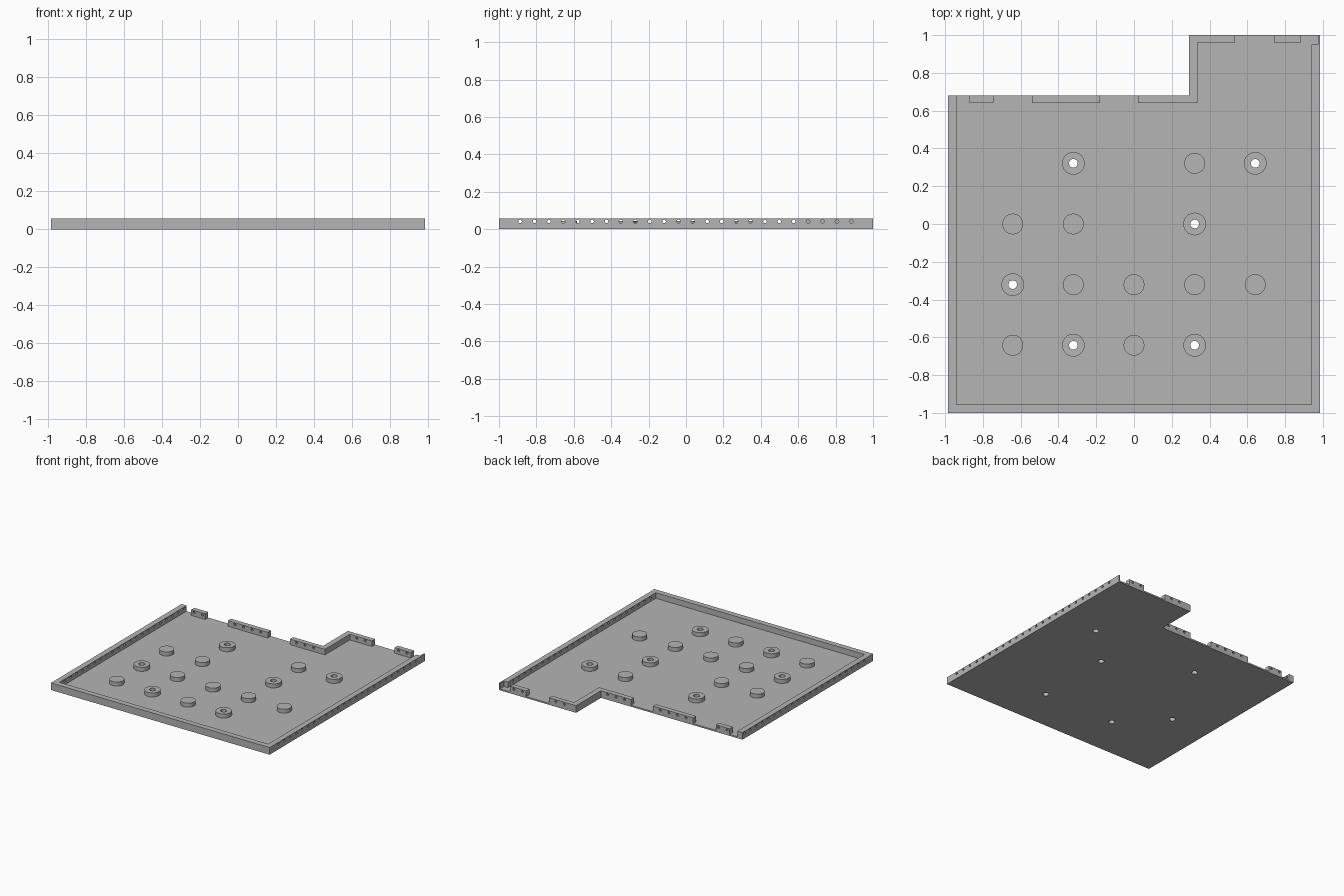
import bpy, bmesh, math
from mathutils import Matrix

if "Cube" in bpy.data.objects:
    bpy.data.objects.remove(bpy.data.objects["Cube"], do_unlink=True)

FLOOR, RIM, POST, HOLE_Z = 0.012, 0.058, 0.045, 0.042
PITCH = 0.077

grey = bpy.data.materials.new("plain grey")
grey.use_nodes = True
grey.diffuse_color = (0.46, 0.46, 0.46, 1)
grey.node_tree.nodes["Principled BSDF"].inputs["Base Color"].default_value = grey.diffuse_color


def add(name, bm):
    bmesh.ops.recalc_face_normals(bm, faces=bm.faces)
    mesh = bpy.data.meshes.new(name)
    bm.to_mesh(mesh)
    bm.free()
    mesh.materials.append(grey)
    obj = bpy.data.objects.new(name, mesh)
    bpy.context.collection.objects.link(obj)
    return obj


def prism(name, outline, z0, z1):
    bm = bmesh.new()
    face = bm.faces.new([bm.verts.new((x, y, z0)) for x, y in outline])
    top = bmesh.ops.extrude_face_region(bm, geom=[face])["geom"]
    bmesh.ops.translate(bm, vec=(0, 0, z1 - z0),
                        verts=[v for v in top if isinstance(v, bmesh.types.BMVert)])
    return add(name, bm)


def wall(name, x0, x1, y0, y1):
    return prism(name, [(x0, y0), (x1, y0), (x1, y1), (x0, y1)], FLOOR, RIM)


def cylinders(name, centres, radius, depth, sides, turn=Matrix()):
    bm = bmesh.new()
    for c in centres:
        bmesh.ops.create_cone(bm, cap_ends=True, segments=sides, radius1=radius,
                              radius2=radius, depth=depth,
                              matrix=Matrix.Translation(c) @ turn)
    return add(name, bm)


def drill(obj, centres, radius, depth, sides, turn=Matrix()):
    cutter = cylinders("hole_cutter", centres, radius, depth, sides, turn)
    cutter.hide_render = True
    mod = obj.modifiers.new("holes", "BOOLEAN")
    mod.operation, mod.solver, mod.object = "DIFFERENCE", "EXACT", cutter
    bpy.context.view_layer.objects.active = obj
    bpy.ops.object.modifier_apply(modifier=mod.name)
    bpy.data.objects.remove(cutter, do_unlink=True)


def smooth(obj):
    bpy.ops.object.select_all(action="DESELECT")
    obj.select_set(True)
    bpy.context.view_layer.objects.active = obj
    bpy.ops.object.shade_smooth_by_angle(angle=math.radians(30))


# Notched floor plate with screw holes
S = 0.321
ring_cells = [(-1, 1), (2, 1), (1, 0), (-2, -1), (-1, -2), (1, -2)]
plain_cells = [(1, 1), (-2, 0), (-1, 0), (-1, -1), (0, -1), (1, -1), (2, -1), (-2, -2), (0, -2)]
screw_holes = [(i * S, j * S, 0.03) for i, j in ring_cells]
floor = prism("floor_plate", [(-0.985, -1), (0.985, -1), (0.985, 1), (0.29, 1),
                              (0.29, 0.68), (-0.985, 0.68)], 0, FLOOR)
drill(floor, screw_holes, 0.023, 0.2, 24)

# Round posts: plain pegs and drilled bosses
half = (FLOOR + POST) / 2
for label, cells, radius in (("peg", plain_cells, 0.055), ("drilled_boss", ring_cells, 0.06)):
    for i, j in cells:
        post = cylinders(label, [(i * S, j * S, half)], radius, POST - FLOOR, 32)
        if label == "drilled_boss":
            drill(post, [(i * S, j * S, half)], 0.023, 0.2, 24)
        smooth(post)

# Front rim and the two side rims with rows of small holes
wall("front_rim", -0.985, 0.985, -1, -0.955)
along_x = Matrix.Rotation(math.pi / 2, 4, "Y")
along_y = Matrix.Rotation(math.pi / 2, 4, "X")
for name, x0, x1, end in (("left_rim", 0.94, 0.985, 0.95), ("right_rim", -0.985, -0.94, 0.68)):
    rim = wall(name, x0, x1, -0.955, end)
    ys = [-0.887 + PITCH * k for k in range(24)]
    drill(rim, [((x0 + x1) / 2, y, HOLE_Z) for y in ys if y < end - 0.015],
          0.01, 0.2, 8, along_x)
wall("left_rim_thin_end", 0.975, 0.985, 0.95, 1)

# Broken back rim: short drilled tabs, joined by a step wall at the notch
tabs = [(-0.87, -0.745, 0.64, 2), (-0.54, -0.18, 0.64, 4), (0.02, 0.29, 0.64, 3),
        (0.335, 0.535, 0.96, 2), (0.74, 0.885, 0.96, 2)]
for x0, x1, y0, count in tabs:
    tab = wall("back_tab", x0, x1, y0, y0 + 0.04)
    mid = (x0 + x1) / 2
    drill(tab, [(mid + PITCH * (k - (count - 1) / 2), y0 + 0.02, HOLE_Z) for k in range(count)],
          0.01, 0.2, 8, along_y)
wall("step_wall", 0.29, 0.335, 0.64, 1)
